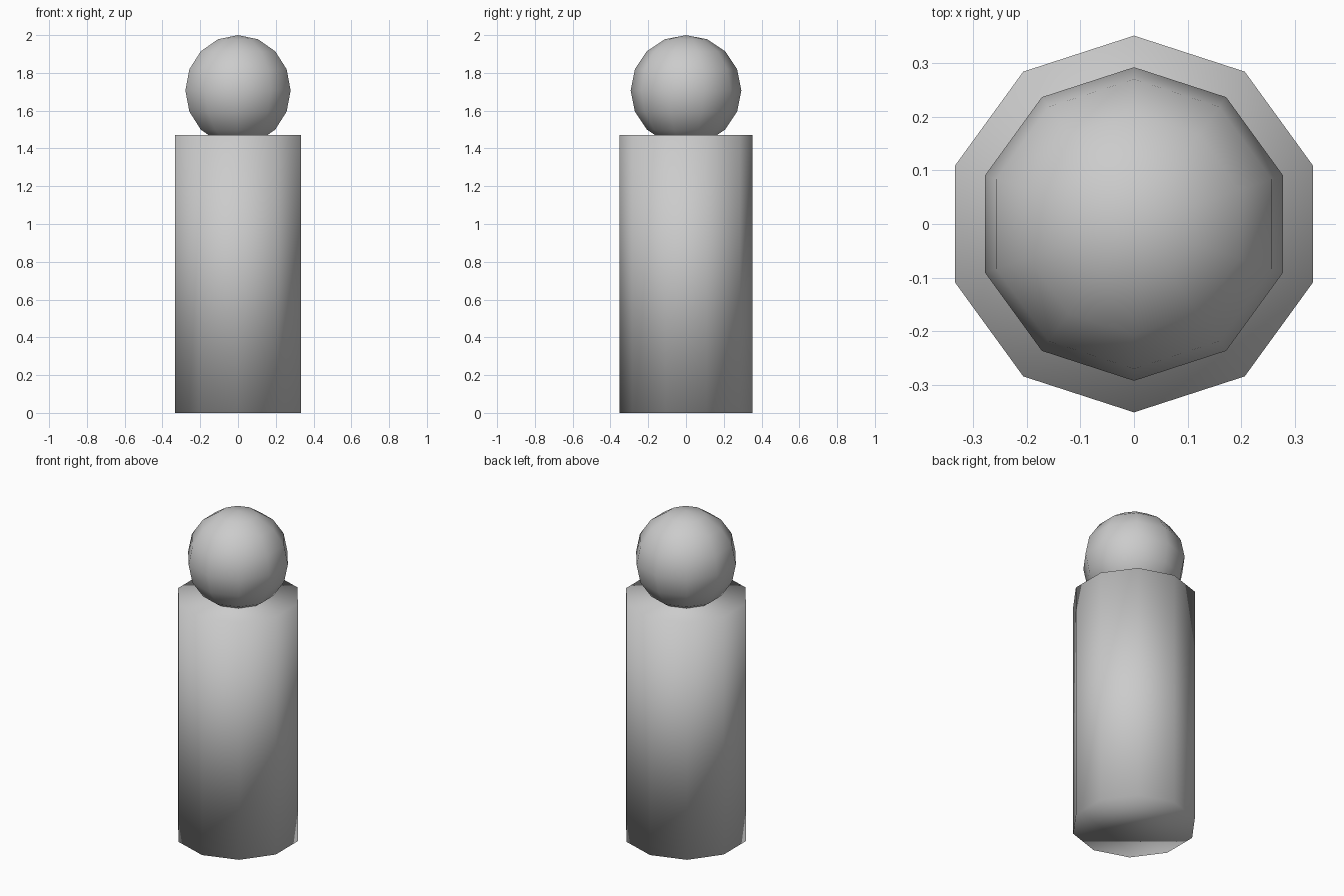
import bpy

if "Cube" in bpy.data.objects:
    bpy.data.objects.remove(bpy.data.objects["Cube"])

SIDES = 10
BODY_RADIUS, BODY_HEIGHT = 0.352, 1.472
HEAD_RADIUS = 0.293


def finish(name):
    # Name the new part and shade it smooth all over, caps included
    obj = bpy.context.object
    obj.name = name
    for face in obj.data.polygons:
        face.use_smooth = True


# Body: ten-sided upright cylinder
bpy.ops.mesh.primitive_cylinder_add(
    vertices=SIDES, radius=BODY_RADIUS, depth=BODY_HEIGHT,
    location=(0, 0, BODY_HEIGHT / 2))
finish("body")

# Head: low-poly ball slightly sunk into the body top
bpy.ops.mesh.primitive_uv_sphere_add(
    segments=SIDES, ring_count=8, radius=HEAD_RADIUS,
    location=(0, 0, 2 - HEAD_RADIUS))
finish("head")
